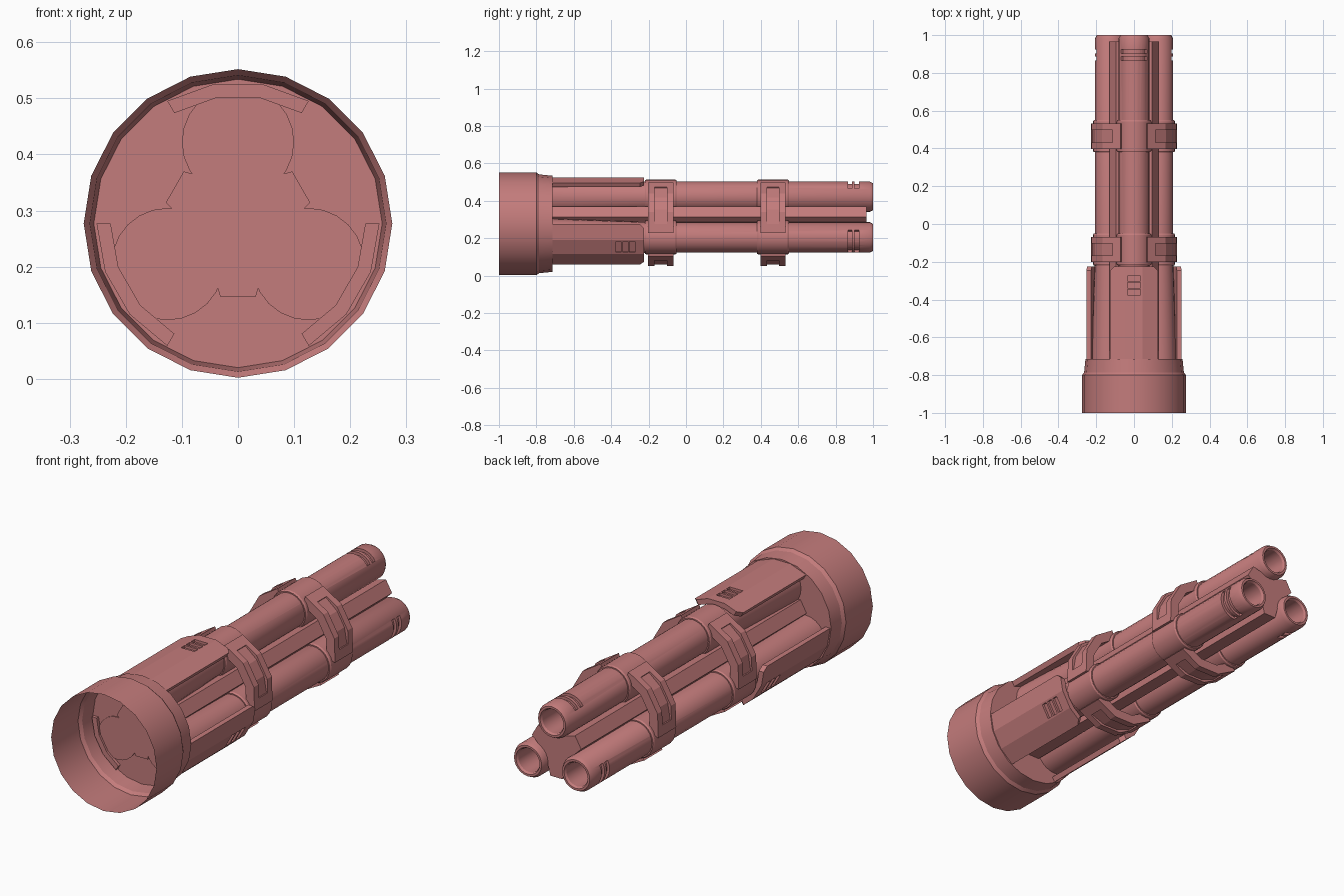
import bpy, bmesh
from math import sin, cos, pi, radians

if "Cube" in bpy.data.objects:
    bpy.data.objects.remove(bpy.data.objects["Cube"])

CZ = 0.277                       # height of the main axis (runs along y)
TUBE_D, TUBE_R = 0.145, 0.0815   # tube offset from axis, tube radius
TUBE_ANGLES = (90, 210, 330)
GAP_ANGLES = (30, 150, 270)

mat = bpy.data.materials.new("dull_red")
mat.diffuse_color = (0.55, 0.2, 0.2, 1)
mat.use_nodes = True
mat.node_tree.nodes["Principled BSDF"].inputs["Base Color"].default_value = mat.diffuse_color


def finish(bm, name, smooth=False):
    bmesh.ops.recalc_face_normals(bm, faces=bm.faces)
    me = bpy.data.meshes.new(name)
    bm.to_mesh(me)
    bm.free()
    ob = bpy.data.objects.new(name, me)
    bpy.context.collection.objects.link(ob)
    me.materials.append(mat)
    if smooth:
        select(ob)
        bpy.ops.object.shade_smooth_by_angle(angle=radians(30))
    return ob


def select(ob):
    bpy.ops.object.select_all(action='DESELECT')
    ob.select_set(True)
    bpy.context.view_layer.objects.active = ob


def polar(r, deg, c=(0, CZ)):
    return c[0] + r * cos(radians(deg)), c[1] + r * sin(radians(deg))


def lathe(bm, profile, c, n, cap_start=False, cap_end=False, closed=False):
    """Revolve (radius, y) points about a y-parallel axis through c."""
    rings = []
    for r, y in profile:
        pts = [polar(r, 90 + 360 * i / n, c) for i in range(n)]
        rings.append([bm.verts.new((x, y, z)) for x, z in pts])
    pairs = list(zip(rings, rings[1:])) + ([(rings[-1], rings[0])] if closed else [])
    for a, b in pairs:
        for i in range(n):
            j = (i + 1) % n
            bm.faces.new((a[i], a[j], b[j], b[i]))
    if cap_start:
        bm.faces.new(rings[0])
    if cap_end:
        bm.faces.new(rings[-1])


def arc_block(bm, c, r0, r1, mid, half, y0, y1, n):
    """Curved block: angles mid +- half, radii r0..r1, lengths y0..y1."""
    secs = []
    for i in range(n + 1):
        a = mid - half + 2 * half * i / n
        sec = []
        for r, y in ((r0, y0), (r1, y0), (r1, y1), (r0, y1)):
            x, z = polar(r, a, c)
            sec.append(bm.verts.new((x, y, z)))
        secs.append(sec)
    for s, t in zip(secs, secs[1:]):
        for k in range(4):
            m = (k + 1) % 4
            bm.faces.new((s[k], s[m], t[m], t[k]))
    bm.faces.new(secs[0])
    bm.faces.new(secs[-1])
    return secs


def carve(ob, bm):
    cutter = finish(bm, "cutter")
    cutter.hide_render = True
    mod = ob.modifiers.new("carve", 'BOOLEAN')
    mod.operation = 'DIFFERENCE'
    mod.solver = 'EXACT'
    mod.object = cutter
    select(ob)
    bpy.ops.object.modifier_apply(modifier=mod.name)
    bpy.data.objects.remove(cutter)


# Open cup at the front, closed by a plate behind
bm = bmesh.new()
lathe(bm, [(0.275, -1), (0.275, -0.8), (0.264, -0.785), (0.257, -0.715)],
      (0, CZ), 20, cap_end=True)
finish(bm, "base_cup", True)

# Three-armed core between the tubes
bm = bmesh.new()
outline = []
for a in GAP_ANGLES:
    ux, uz = cos(radians(a)), sin(radians(a))
    for s in (-0.032, 0.032):
        outline.append((0.13 * ux - s * uz, CZ + 0.13 * uz + s * ux))
    outline.append(polar(0.066, a + 60))
ends = [[bm.verts.new((x, y, z)) for x, z in outline] for y in (-0.72, 0.965)]
for i in range(9):
    j = (i + 1) % 9
    bm.faces.new((ends[0][i], ends[0][j], ends[1][j], ends[1][i]))
for e in ends:
    bm.faces.new(e)
finish(bm, "core")

for a in TUBE_ANGLES:
    c = polar(TUBE_D, a)
    # Barrel tube, flared at the root, chamfered and hollow at the tip
    bm = bmesh.new()
    lathe(bm, [(0.1, -0.72), (TUBE_R, -0.2), (TUBE_R, 0.982), (0.072, 1.0),
               (0.062, 1.0), (0.056, 0.99), (0.056, 0.8)], c, 24, True, True)
    tube = finish(bm, "tube", True)
    # Two grooves near the tip
    bm = bmesh.new()
    for y in (0.865, 0.902):
        arc_block(bm, c, 0.068, 0.1, a, 58, y, y + 0.022, 12)
    carve(tube, bm)

    # Cover panel with cut corners
    bm = bmesh.new()
    secs = arc_block(bm, (0, CZ), 0.227, 0.252, a, 30, -0.73, -0.225, 3)
    corners = [bm.edges.get((s[2], s[3])) for s in (secs[0], secs[-1])]
    bmesh.ops.bevel(bm, geom=corners, offset=0.022, segments=1, affect='EDGES')
    panel = finish(bm, "cover_panel")
    # Three vents in the panel
    bm = bmesh.new()
    for y in (-0.375, -0.338, -0.301):
        arc_block(bm, (0, CZ), 0.239, 0.28, a, 8, y, y + 0.027, 1)
    carve(panel, bm)

# Two clamps: a collar on each tube, and straps bridging the gaps
for y in (-0.135, 0.465):
    for a in TUBE_ANGLES:
        bm = bmesh.new()
        lathe(bm, [(0.076, y - 0.085), (0.087, y - 0.085), (0.0915, y - 0.078),
                   (0.0915, y + 0.078), (0.087, y + 0.085), (0.076, y + 0.085)],
              polar(TUBE_D, a), 24, closed=True)
        finish(bm, "clamp_collar", True)
    for a in GAP_ANGLES:
        bm = bmesh.new()
        arc_block(bm, (0, CZ), 0.188, 0.233, a, 42, y - 0.067, y + 0.067, 3)
        strap = finish(bm, "clamp_strap")
        # Recess in the strap face
        bm = bmesh.new()
        arc_block(bm, (0, CZ), 0.22, 0.27, a, 30, y - 0.033, y + 0.033, 3)
        carve(strap, bm)
